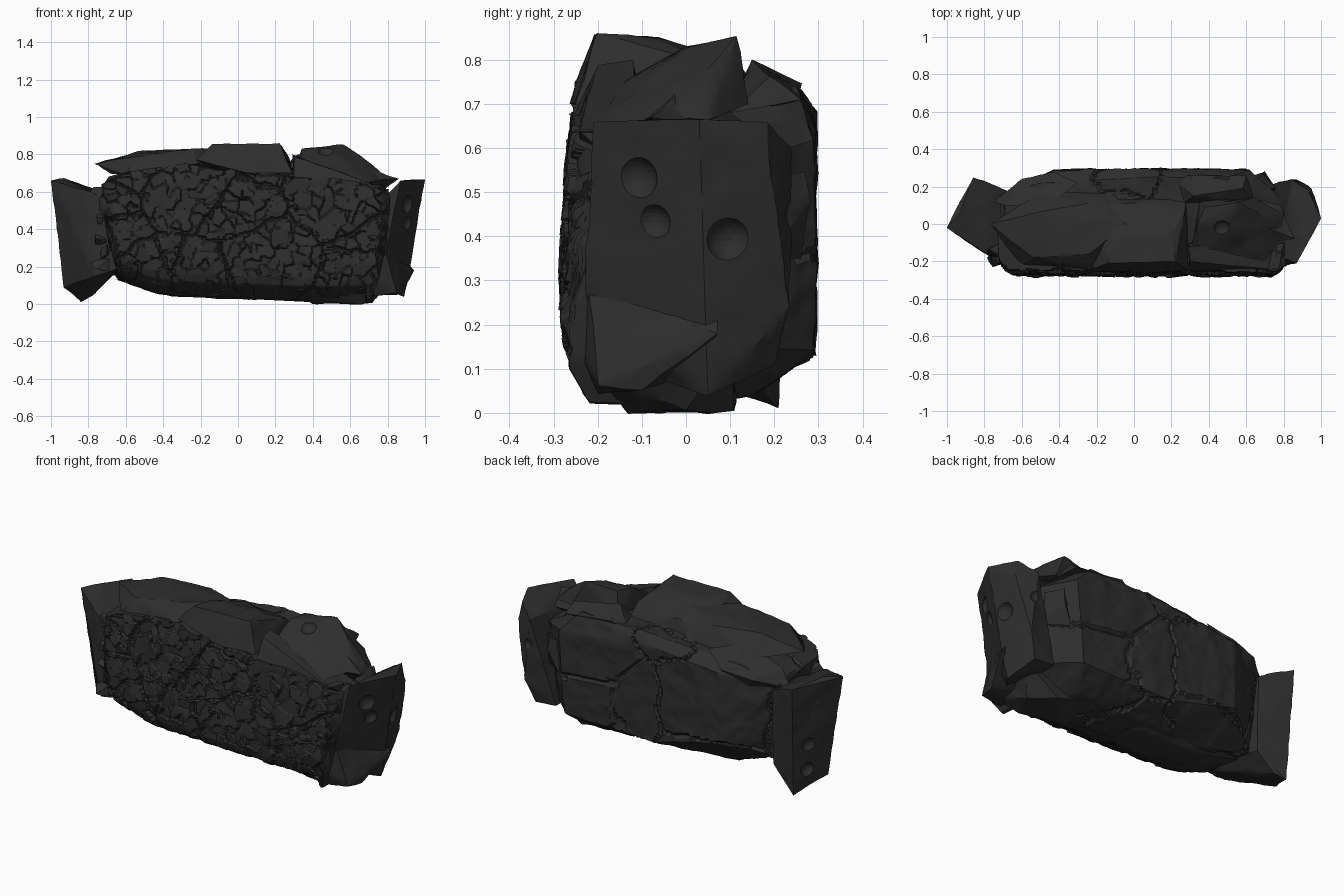
import bpy, bmesh, math, random
from mathutils import Vector, noise

if "Cube" in bpy.data.objects:
    bpy.data.objects.remove(bpy.data.objects["Cube"])

random.seed(4)
rock = bpy.data.materials.new("charcoal rock")
rock.diffuse_color = (0.027, 0.027, 0.027, 1)
rock.use_nodes = True
rock.node_tree.nodes["Principled BSDF"].inputs["Base Color"].default_value = rock.diffuse_color
parts = []


def add_object(name, bm):
    bmesh.ops.recalc_face_normals(bm, faces=bm.faces)
    mesh = bpy.data.meshes.new(name)
    bm.to_mesh(mesh)
    bm.free()
    mesh.materials.append(rock)
    ob = bpy.data.objects.new(name, mesh)
    bpy.context.collection.objects.link(ob)
    parts.append(ob)
    return ob


def chunk(name, points, rough=0.006, crack=0.0, size=0.04):
    """Angular stone: convex hull, refined and roughened, with optional plate cracks."""
    bm = bmesh.new()
    for p in points:
        bm.verts.new(p)
    res = bmesh.ops.convex_hull(bm, input=bm.verts)
    loose = {e for e in res["geom_interior"] + res["geom_unused"]
             if isinstance(e, bmesh.types.BMVert) and not e.link_faces}
    bmesh.ops.delete(bm, geom=list(loose), context='VERTS')
    for _ in range(6):
        long_edges = [e for e in bm.edges if e.calc_length() > size]
        if not long_edges:
            break
        bmesh.ops.subdivide_edges(bm, edges=long_edges, cuts=1)
        bmesh.ops.triangulate(bm, faces=bm.faces)
    bm.normal_update()
    moves = []
    for v in bm.verts:
        d = rough * (noise.noise(v.co * 9) + 0.5 * noise.noise(v.co * 26))
        if crack:
            w = Vector((noise.noise(v.co * 8), noise.noise(v.co * 8 + Vector((4, 4, 4))), 0)) * .04
            dist, _ = noise.voronoi((v.co + w) * 1.9 + Vector((3, 1, 7)))
            if dist[1] - dist[0] < 0.018:
                d -= crack
        moves.append(v.normal * d)
    for v, m in zip(bm.verts, moves):
        v.co += m
    return add_object(name, bm)


def pits(target, spots):
    """Round hollows bitten out of a stone."""
    bm = bmesh.new()
    for x, y, z, r in spots:
        g = bmesh.ops.create_icosphere(bm, subdivisions=3, radius=r)
        bmesh.ops.translate(bm, verts=g["verts"], vec=(x, y, z))
    cutter = add_object("pit_cutter", bm)
    parts.remove(cutter)
    cutter.hide_render = True
    cutter.hide_viewport = True
    mod = target.modifiers.new("pits", 'BOOLEAN')
    mod.operation = 'DIFFERENCE'
    mod.object = cutter


def lerp(table, t):
    for (a, fa), (b, fb) in zip(table, table[1:]):
        if t <= b:
            return fa + (fb - fa) * max(0, (t - a) / (b - a))
    return table[-1][1]


# main mass with a flat back
chunk("wall_core", [
    (-.42, .29, .64), (-.44, .29, .25), (0, .293, .13), (.58, .293, .14), (.62, .29, .62),
    (0, .293, .68), (-.5, .22, .69), (.1, .25, .735), (.5, .25, .74), (-.72, .15, .6),
    (-.68, .1, .15), (.8, .12, .56), (.77, .1, .15), (-.7, -.2, .6), (-.64, -.2, .2),
    (.8, -.2, .58), (.74, -.2, .12), (-.4, -.08, .06), (.45, -.08, .02), (.6, 0, .01),
    (.5, .15, .04), (-.4, .12, .07), (-.3, -.2, .7), (.5, -.2, .67)],
    rough=0.009, crack=0.012, size=0.026)

# cobbled front skin with seams, curling under along the foot
top = [(-.73, .64), (-.6, .71), (-.28, .76), (-.1, .72), (.05, .74), (.3, .68), (.5, .68), (.7, .65), (.82, .58)]
bot = [(-.73, .56), (-.69, .3), (-.65, .15), (-.5, .075), (-.35, .04), (.1, .025), (.4, .01), (.7, .015), (.75, .12), (.82, .45)]
NX, NZ = 210, 100
bm = bmesh.new()
rows = []
for i in range(NX + 1):
    x = -.73 + 1.55 * i / NX
    row = []
    for j in range(NZ + 1):
        v = j / NZ
        z = lerp(bot, x) + (lerp(top, x) - lerp(bot, x)) * v
        base = -lerp([(0, .19), (.1, .25), (.23, .268), (.5, .258), (.65, .245), (.76, .225)], z)
        if abs(x) < .68:
            base += lerp([(0, .11), (.04, .05), (.08, .01), (.12, 0)], z - lerp(bot, x))
        p = Vector((x, 0, z))
        warp = Vector((noise.noise(p * 14), 0, noise.noise(p * 14 + Vector((5, 5, 5))))) * .02
        dist, pts = noise.voronoi((p + warp) * 16)
        big, _ = noise.voronoi((p + warp) * 2.6 + Vector((2, 0, 4)))
        y = base - 0.022 * (noise.cell(pts[0] * 37) * .5 + .4)
        y += (pts[0].z * 7 % 1 - .5) * (p.z * 16 - pts[0].z) * .018
        y += (pts[0].x * 7 % 1 - .5) * (p.x * 16 - pts[0].x) * .018
        if dist[1] - dist[0] < .02:
            y += .004
        if big[1] - big[0] < .012:
            y += .015
        edge = min(i, NX - i) / 12
        if edge < 1:
            y += .08 * (1 - edge) ** 2
        if j in (0, NZ) or i in (0, NX):
            y = -.05
        row.append(bm.verts.new((x, max(y, -.29), z)))
    rows.append(row)
for a, b in zip(rows, rows[1:]):
    for j in range(NZ):
        bm.faces.new((a[j], b[j], b[j + 1], a[j + 1]))
front = add_object("cobbled_front", bm)
if sum(f.normal.y for f in front.data.polygons) > 0:
    front.data.flip_normals()

# end stones
left = chunk("left_end_stone", [
    (-1, -.02, .66), (-.93, .06, .67), (-.86, .25, .65), (-.68, .18, .58), (-.7, -.19, .56), (-.82, -.14, .61),
    (-.93, .02, .09), (-.84, .21, .01), (-.78, .18, .04), (-.68, .17, .14), (-.65, -.22, .19), (-.76, -.18, .15),
    (-.87, .0, .08)])
pits(left, [(-.97, .14, .55, .055), (-.92, .16, .3, .05), (-.9, .15, .15, .045), (-.8, -.22, .3, .04)])
right = chunk("right_end_stone", [
    (.87, -.21, .66), (1, .03, .665), (.99, .06, .655), (.93, .185, .66), (.95, .19, .56), (.84, .24, .6),
    (.79, -.18, .58), (.79, -.23, .28), (.89, .05, .035), (.83, .2, .11), (.88, .235, .24), (.7, .2, .12),
    (.7, -.18, .12)])
pits(right, [(.93, -.12, .53, .055), (.925, -.08, .43, .045), (.965, .1, .39, .055), (.86, .26, .45, .04)])

# capping slabs
chunk("left_cap", [
    (-.77, 0, .75), (-.68, -.1, .70), (-.54, -.18, .79), (-.53, .06, .82), (-.25, .11, .81), (-.24, -.16, .83),
    (-.04, 0, .83), (-.22, -.25, .75), (-.6, -.22, .69), (-.5, .17, .7), (-.1, .17, .7)])
chunk("middle_cap", [
    (-.22, -.24, .77), (-.14, -.21, .857), (.22, -.2, .857), (-.1, -.07, .85), (.2, -.06, .85), (.27, .06, .79),
    (-.02, .11, .79), (-.2, .1, .76), (.29, -.25, .70), (.05, -.265, .70), (.28, .14, .7), (-.2, .14, .7)])
right_cap = chunk("right_cap", [
    (.31, -.12, .73), (.34, .0, .83), (.38, .09, .835), (.56, .115, .855), (.5, .0, .83), (.66, .06, .79),
    (.8, -.04, .67), (.8, .05, .665), (.64, .14, .7), (.7, -.2, .65), (.33, -.24, .70), (.35, .13, .7)])
pits(right_cap, [(.47, -.03, .84, .05)])
chunk("front_cap_shard", [(.3, -.2, .79), (.29, -.12, .80), (.46, -.2, .73), (.3, -.25, .68), (.72, -.24, .64),
                          (.3, -.1, .68), (.7, -.1, .65)])
chunk("right_cap_wedge", [(.58, -.12, .66), (.66, 0, .74), (.78, .1, .64), (.86, -.08, .67), (.66, .13, .66), (.74, 0, .58)])
chunk("back_cap", [
    (.25, .1, .7), (.32, .15, .80), (.42, .18, .78), (.58, .19, .76), (.6, .26, .71), (.3, .26, .745), (.2, .24, .7), (.65, .1, .68)])
chunk("back_spike", [(.62, .2, .5), (.7, .285, .48), (.69, .27, .55), (.76, .19, .53), (.75, .18, .35), (.64, .26, .35)])
chunk("left_shoulder", [
    (-.69, .1, .68), (-.6, .24, .63), (-.42, .28, .66), (-.3, .22, .73), (-.45, .1, .76), (-.76, .12, .58), (-.5, .2, .5)])

# foot stones
chunk("right_foot_shard", [
    (.94, .07, .18), (.9, .07, .225), (.79, -.22, .28), (.7, -.24, .14), (.87, -.1, .05), (.73, -.2, .04),
    (.85, -.2, .06), (.65, 0, .08)])
chunk("right_foot", [
    (.35, -.13, .03), (.4, -.08, .003), (.66, -.13, .0), (.72, 0, .005), (.6, .11, .004), (.78, -.2, .08), (.7, -.24, .15),
    (.4, -.2, .12), (.4, .12, .05), (.8, .1, .15)])
chunk("left_foot", [
    (-.62, -.16, .14), (-.45, -.1, .06), (-.1, -.1, .03), (.1, -.08, .02), (.1, .08, .03), (-.4, .08, .05),
    (-.65, .05, .13), (-.3, -.18, .09), (-.2, .17, .1)])

# rubble wedged between the end stones and the front
for k in range(26):
    side = -1 if k % 2 else 1
    c = Vector((side * random.uniform(.67, .76), random.uniform(-.19, -.13), random.uniform(.23, .6)))
    r = random.uniform(.03, .06)
    chunk("rubble_stone", [c + Vector((random.uniform(-r, r), random.uniform(-r, r), random.uniform(-r, r)))
                           for _ in range(12)], rough=0.003)

# crisp breaks, soft faces
for ob in parts:
    ob.select_set(True)
bpy.context.view_layer.objects.active = parts[0]
bpy.ops.object.shade_smooth_by_angle(angle=math.radians(28))
